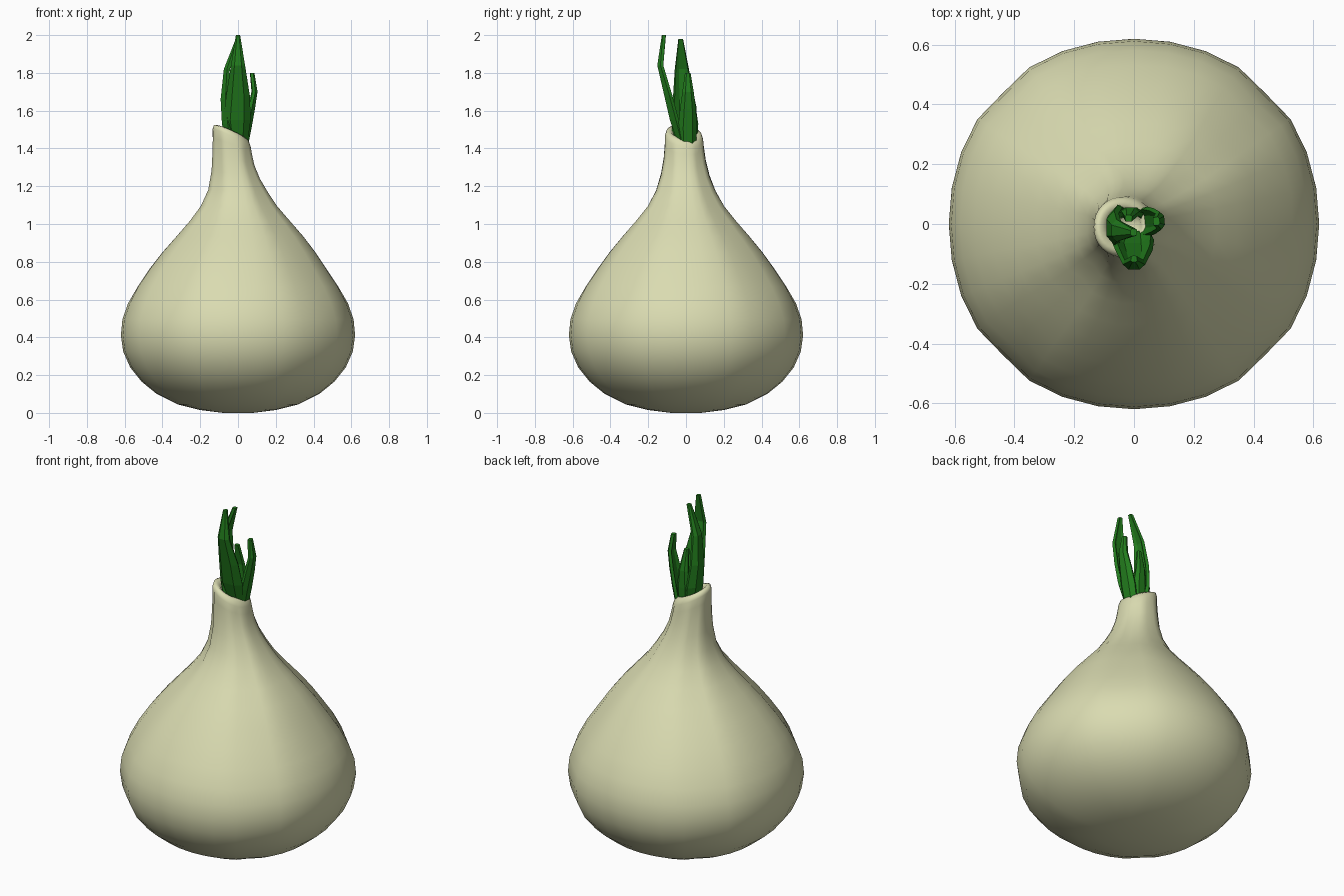
import bpy, bmesh
from math import sin, cos, pi, radians
from mathutils import Vector


def material(name, color):
    m = bpy.data.materials.new(name)
    m.diffuse_color = (*color, 1)
    return m


def add_object(name, bm, mat):
    bmesh.ops.recalc_face_normals(bm, faces=bm.faces)
    me = bpy.data.meshes.new(name)
    bm.to_mesh(me)
    bm.free()
    ob = bpy.data.objects.new(name, me)
    bpy.context.collection.objects.link(ob)
    me.materials.append(mat)
    return ob


def loft(bm, rings):
    rows = [[bm.verts.new(p) for p in ring] for ring in rings]
    n = len(rows[0])
    for a, b in zip(rows, rows[1:]):
        for i in range(n):
            bm.faces.new((a[i], a[(i + 1) % n], b[(i + 1) % n], b[i]))
    bm.faces.new(rows[0][::-1])
    bm.faces.new(rows[-1])


skin = material("garlic_skin", (0.70, 0.71, 0.44))
green = material("sprout_green", (0.016, 0.2, 0.012))

# Bulb: lobed profile (radius, z, centre x) with a slanted neck opening
PROFILE = [
    (0.08, 0.0, 0), (0.20, 0.015, 0), (0.32, 0.045, 0), (0.43, 0.10, 0),
    (0.51, 0.165, 0), (0.57, 0.24, 0), (0.608, 0.325, 0), (0.62, 0.41, 0),
    (0.612, 0.495, 0), (0.582, 0.58, 0), (0.535, 0.67, 0), (0.475, 0.76, 0),
    (0.41, 0.85, 0.005), (0.34, 0.935, 0.01), (0.27, 1.015, 0.01),
    (0.205, 1.095, 0.005), (0.16, 1.175, 0), (0.130, 1.26, -0.012),
    (0.113, 1.34, -0.024), (0.105, 1.41, -0.03), (0.101, 1.455, -0.034),
    (0.093, 1.48, -0.036), (0.075, 1.488, -0.036), (0.058, 1.475, -0.034),
    (0.045, 1.43, -0.03),
]
SEG = 32
rings = []
for r, z, cx in PROFILE:
    slant = min(max((z - 1.15) / 0.3, 0), 1)
    ring = []
    for i in range(SEG):
        a = 2 * pi * i / SEG
        rr = r * (1 + 0.02 * (1 - cos(4 * a)) / 2)
        if 0.03 < z < 1.45:
            depth = 0.018 if z > 0.55 else 0.012
            if i % 8 == 4:                      # main creases between cloves
                rr -= min(depth, r * 0.07)
            elif i % 8 == 0 and z > 0.6:        # faint creases
                rr -= min(0.005, r * 0.03)
        x, y = rr * cos(a), rr * sin(a)
        ring.append((cx + x, y - 0.01 * slant, z - slant * (0.45 * x + 0.12 * y)))
    rings.append(ring)
bm = bmesh.new()
loft(bm, rings)
bulb = add_object("bulb", bm, skin)
bulb.data.polygons.foreach_set("use_smooth", [True] * len(bulb.data.polygons))


# Sprout leaves: faceted cupped blades, path rows are (x, y, z, width)
def leaf(name, angle, path, thick=0.022):
    out = Vector((cos(radians(angle)), sin(radians(angle)), 0))
    side = Vector((-out.y, out.x, 0))
    rings = []
    for x, y, z, w in path:
        p = Vector((x, y, z))
        cup = 0.22 * w
        t = min(thick, w)
        section = [(-0.5, -cup), (-0.25, 0), (0.25, 0), (0.5, -cup),
                   (0.42, -cup - t * 0.7), (0.2, -t), (-0.2, -t), (-0.42, -cup - t * 0.7)]
        rings.append([p + side * (s * w) + out * d for s, d in section])
    bm = bmesh.new()
    loft(bm, rings)
    add_object(name, bm, green)


leaf("leaf_front", -90, [(0.0, -0.045, 1.43, 0.10), (-0.005, -0.085, 1.55, 0.145),
                         (0, -0.115, 1.68, 0.125), (0, -0.152, 1.84, 0.075),
                         (0, -0.128, 2.0, 0.022)])
leaf("leaf_left", 180, [(-0.07, -0.005, 1.44, 0.13), (-0.085, -0.005, 1.53, 0.14),
                        (-0.092, -0.012, 1.66, 0.115), (-0.075, -0.022, 1.82, 0.075),
                        (-0.012, -0.028, 1.98, 0.025)])
leaf("leaf_right", 5, [(0.048, 0.01, 1.40, 0.09), (0.07, 0.01, 1.51, 0.10),
                       (0.088, 0.012, 1.61, 0.085), (0.102, 0.012, 1.70, 0.06),
                       (0.086, 0.01, 1.80, 0.03)])
leaf("leaf_back", 90, [(-0.01, 0.05, 1.42, 0.08), (-0.01, 0.055, 1.52, 0.085),
                       (-0.012, 0.055, 1.62, 0.06), (-0.018, 0.03, 1.74, 0.025)])
